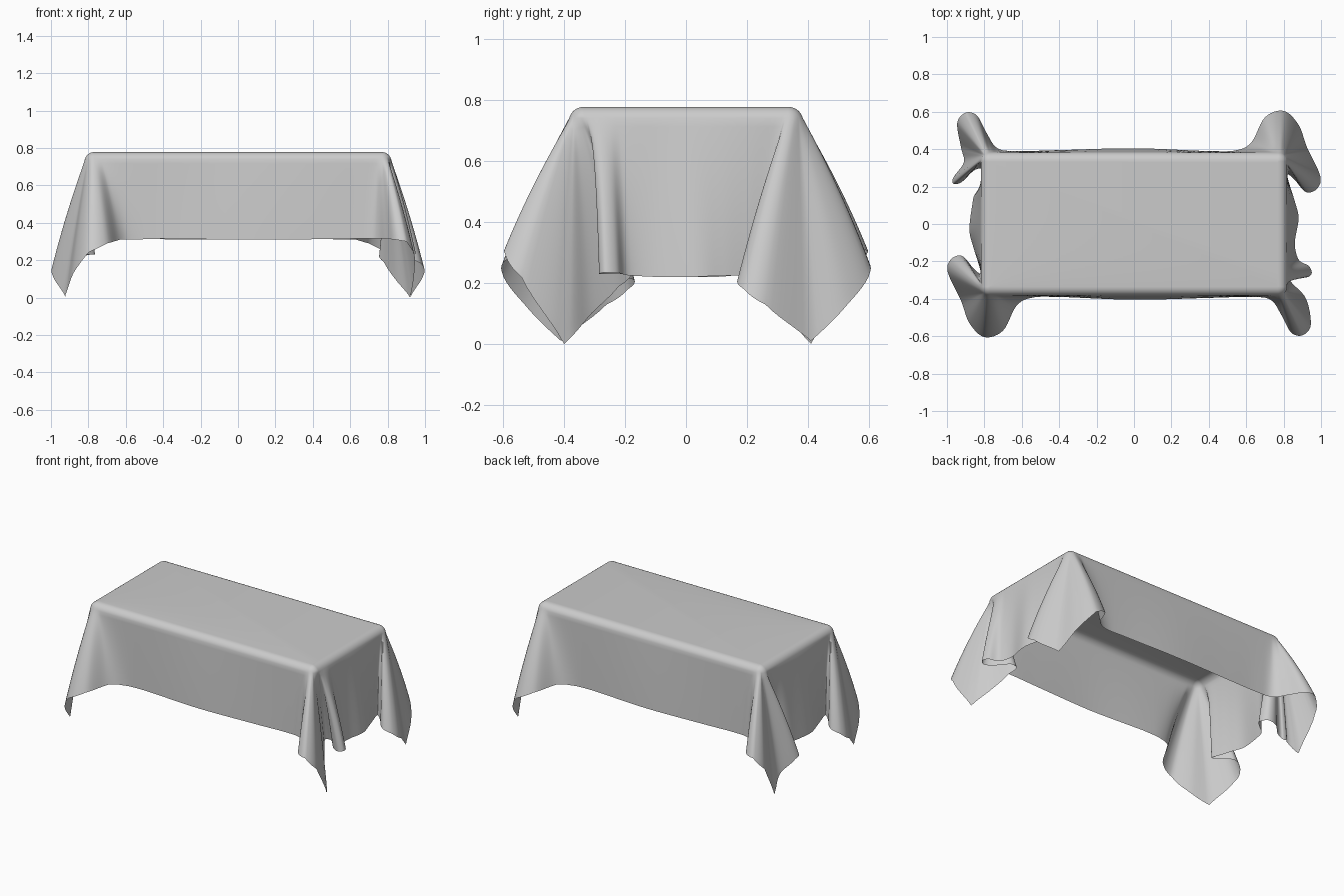
import bpy, bmesh, math
from mathutils import Vector

if "Cube" in bpy.data.objects:
    bpy.data.objects.remove(bpy.data.objects["Cube"])

# Hem points: (rim x, rim y, hem x, hem y, hem z), walking left side -> front -> right side.
S, F = 0.82, -0.385
# Wide corner fold (front left, and turned 180 degrees for back right)
WIDE = [
    (-S, 0, -.88, -.03, .22), (-S, -.12, -.86, -.12, .225),
    (-S, -.22, -.835, -.2, .225), (-S, -.29, -.82, -.265, .23),
    (-S, -.32, -.86, -.235, .225), (-S, -.33, -.92, -.17, .21),
    (-S, -.345, -.98, -.19, .18), (-S, -.36, -.995, -.26, .13),
    (-S, F, -.925, -.41, .01), (-.80, F, -.88, -.53, .13),
    (-.785, F, -.80, -.605, .24), (-.765, F, -.70, -.57, .29),
    (-.73, F, -.63, -.44, .31), (-.64, F, -.55, -.395, .31),
]
# Long side panel
PANEL = [(-.4, F, -.4, -.39, .315), (0, F, 0, -.405, .31),
         (.4, F, .4, -.395, .312), (.66, F, .62, -.39, .315)]
# Outer lobe shared by both narrow corners
LOBE = [(.74, F, .73, -.405, .315), (.77, F, .79, -.49, .315),
        (.785, F, .84, -.58, .31), (.80, F, .90, -.595, .30),
        (.81, F, .945, -.54, .22)]
# Front right corner: S-shaped double fold on the side
DOUBLE = [
    (S, F, .92, -.40, 0), (S, -.37, .84, -.31, .1),
    (S, -.355, .78, -.22, .19), (S, -.345, .755, -.18, .225),
    (S, -.335, .80, -.18, .23), (S, -.32, .87, -.26, .23),
    (S, -.305, .92, -.285, .23), (S, -.285, .95, -.265, .235),
    (S, -.26, .935, -.225, .235), (S, -.22, .88, -.19, .225),
    (S, -.12, .86, -.1, .22),
]
# Back left corner (given turned to the front right): open wing, tucked behind
WING = [
    (S, F, .925, -.41, 0), (S, -.375, .91, -.33, .1),
    (S, -.36, .965, -.25, .18), (S, -.35, .965, -.215, .2),
    (S, -.34, .92, -.225, .215), (S, -.33, .85, -.29, .22),
    (S, -.32, .79, -.29, .23), (S, -.305, .765, -.24, .23),
    (S, -.27, .80, -.2, .23), (S, -.2, .85, -.16, .225),
    (S, -.12, .865, -.1, .22),
]
RING = WIDE + PANEL + LOBE + DOUBLE
RING += [(-a, -b, -c, -d, z) for a, b, c, d, z in WIDE + PANEL + LOBE + WING]
INX, INY, RAD = 0.77, 0.335, 0.05
TOP, SUB, ARC, ROWS = 0.778, 6, 5, 18


def spline(p0, p1, p2, p3, t):
    return 0.5 * (2 * p1 + (p2 - p0) * t + (2 * p0 - 5 * p1 + 4 * p2 - p3) * t * t
                  + (3 * p1 - p0 - 3 * p2 + p3) * t ** 3)


def column(ax, ay, hem):
    """One strip of cloth from the table top, over the rim, down to the hem."""
    inner = Vector((max(-INX, min(INX, ax)), max(-INY, min(INY, ay)), 0))
    out = (Vector((ax, ay, 0)) - inner).normalized() * RAD
    pts = []
    for i in range(ARC + 1):
        a = math.radians(75) * i / ARC
        pts.append(inner + out * math.sin(a)
                   + Vector((0, 0, TOP - RAD + RAD * math.cos(a))))
    start = pts[-1]
    for i in range(1, ROWS + 1):
        t = i / ROWS
        p = start.lerp(hem, t * (1 + 0.2 * (1 - t)))  # folds swell outwards
        p.z = start.z + (hem.z - start.z) * t
        pts.append(p)
    return pts


# Draped cloth skirt
bm = bmesh.new()
cols = []
n = len(RING)
for k in range(n):
    p = [RING[(k + j) % n] for j in (-1, 0, 1, 2)]
    for s in range(SUB):
        t = s / SUB
        ax, ay, hz = (p[1][i] + (p[2][i] - p[1][i]) * t for i in (0, 1, 4))
        hx, hy = (spline(*(q[i] for q in p), t) for i in (2, 3))
        cols.append([bm.verts.new(v) for v in column(ax, ay, Vector((hx, hy, hz)))])
for a, b in zip(cols, cols[1:] + cols[:1]):
    for i in range(ARC + ROWS):
        bm.faces.new((a[i], a[i + 1], b[i + 1], b[i]))

# Flat table top area
bm.faces.new([c[0] for c in cols])
bmesh.ops.remove_doubles(bm, verts=bm.verts, dist=0.0003)
bmesh.ops.recalc_face_normals(bm, faces=bm.faces)
for f in bm.faces:
    f.smooth = True
mesh = bpy.data.meshes.new("tablecloth")
bm.to_mesh(mesh)
bm.free()
cloth = bpy.data.objects.new("tablecloth", mesh)
bpy.context.collection.objects.link(cloth)
